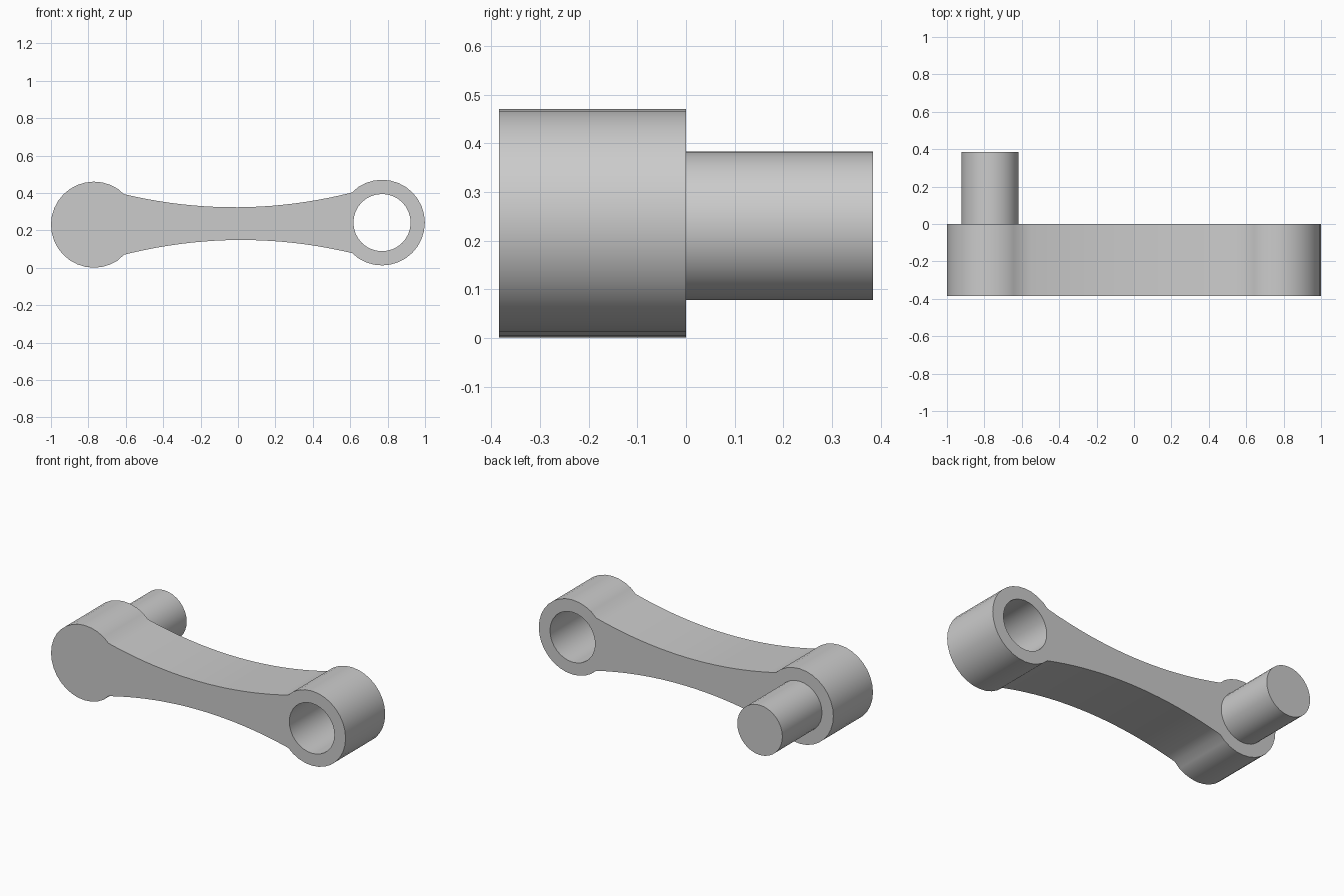
import bpy, bmesh
from math import sin, cos, pi, atan2, radians
from mathutils import Vector

if "Cube" in bpy.data.objects:
    bpy.data.objects.remove(bpy.data.objects["Cube"], do_unlink=True)

SIDES = 32
DEPTH = 0.384              # thickness of the arm, and length of the pin
PIN_END = Vector((-0.77, 0.231))
EYE_END = Vector((0.77, 0.242))
BOSS_R, BORE_R = 0.23, 0.153
WAIST, FLARE, NECK = 0.0875, 0.162, 0.61

grey = bpy.data.materials.new("light grey")
grey.use_nodes = True
grey.diffuse_color = (0.6, 0.6, 0.6, 1)
grey.node_tree.nodes["Principled BSDF"].inputs["Base Color"].default_value = (0.6, 0.6, 0.6, 1)


def circle(centre, radius, start=0, end=2 * pi, steps=SIDES):
    """Points along an arc, without its last point."""
    return [centre + radius * Vector((cos(a), sin(a)))
            for a in (start + (end - start) * i / steps for i in range(steps))]


def prism(name, outline, y0, y1):
    """Extrude an x-z outline along y."""
    bm = bmesh.new()
    face = bm.faces.new([bm.verts.new((x, y0, z)) for x, z in outline])
    ext = bmesh.ops.extrude_face_region(bm, geom=[face], use_keep_orig=True)
    moved = [v for v in ext["geom"] if isinstance(v, bmesh.types.BMVert)]
    bmesh.ops.translate(bm, verts=moved, vec=(0, y1 - y0, 0))
    bmesh.ops.recalc_face_normals(bm, faces=bm.faces)
    mesh = bpy.data.meshes.new(name)
    bm.to_mesh(mesh)
    bm.free()
    mesh.materials.append(grey)
    obj = bpy.data.objects.new(name, mesh)
    bpy.context.collection.objects.link(obj)
    return obj


def activate(obj):
    bpy.ops.object.select_all(action='DESELECT')
    obj.select_set(True)
    bpy.context.view_layer.objects.active = obj


def waist_edge(side, direction, steps=20):
    """Concave edge between the two round ends."""
    points = []
    for i in range(steps + 1):
        t = direction * (2 * i / steps - 1)
        middle = PIN_END.lerp(EYE_END, (t * NECK / EYE_END.x + 1) / 2).y
        points.append(Vector((t * NECK, middle + side * (WAIST + (FLARE - WAIST) * t * t))))
    return points


# Arm: round end, lower edge, round end, upper edge
neck_angle = atan2(FLARE, EYE_END.x - NECK)
outline = (circle(PIN_END, BOSS_R, neck_angle, 2 * pi - neck_angle, 24)[1:]
           + waist_edge(-1, 1)
           + circle(EYE_END, BOSS_R - 0.001, neck_angle - pi, pi - neck_angle, 24)[1:]
           + waist_edge(1, -1))
arm = prism("link_arm", outline, -DEPTH, 0)

# Bore through the eye end
cutter = prism("bore_cutter", circle(EYE_END, BORE_R), -DEPTH - 0.1, 0.1)
cutter.hide_render = True
bore = arm.modifiers.new("bore", 'BOOLEAN')
bore.operation = 'DIFFERENCE'
bore.solver = 'EXACT'
bore.object = cutter
activate(arm)
bpy.ops.object.modifier_apply(modifier=bore.name)
bpy.data.objects.remove(cutter, do_unlink=True)

# Pin standing out of the back of the other end
pin = prism("link_pin", circle(PIN_END, BORE_R), -0.02, DEPTH)

for part in (arm, pin):
    activate(part)
    bpy.ops.object.shade_smooth_by_angle(angle=radians(30))
